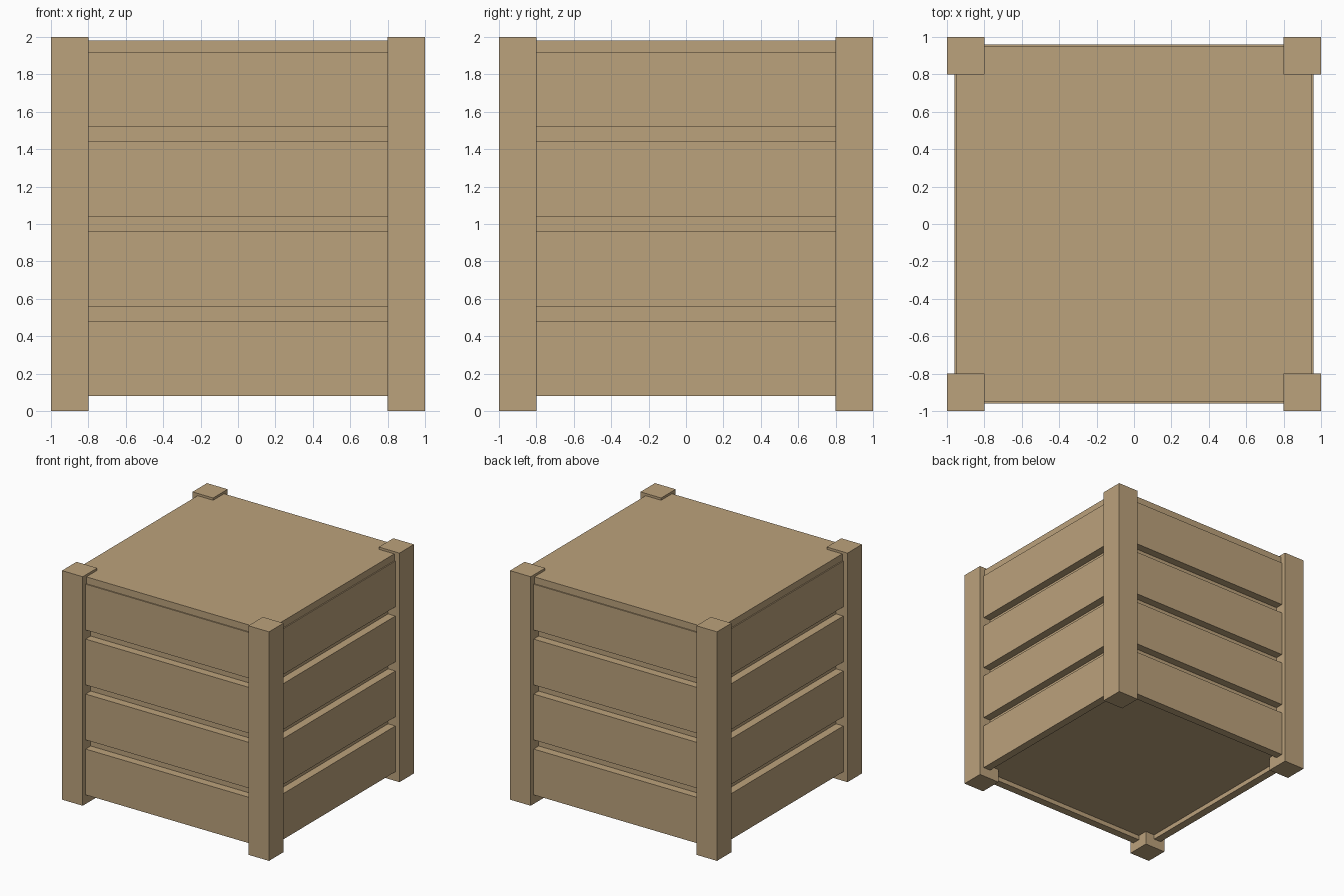
import bpy
from math import pi
from mathutils import Matrix

cube = bpy.data.objects.get("Cube")
if cube:
    bpy.data.objects.remove(cube, do_unlink=True)

wood = bpy.data.materials.new("tan wood")
wood.use_nodes = True
colour = (0.50, 0.36, 0.20, 1)
wood.diffuse_color = colour
wood.node_tree.nodes["Principled BSDF"].inputs["Base Color"].default_value = colour


def box(name, low, high, turn=0):
    """Box between two corners, turned about the vertical axis."""
    bpy.ops.mesh.primitive_cube_add(size=1)
    obj = bpy.context.object
    obj.name = name
    size = [h - l for l, h in zip(low, high)]
    centre = [(h + l) / 2 for l, h in zip(low, high)]
    obj.data.transform(Matrix.Rotation(turn, 4, "Z")
                       @ Matrix.Translation(centre)
                       @ Matrix.Diagonal((*size, 1)))
    obj.data.materials.append(wood)
    return obj


INNER = 0.89   # half width of the body behind the slats
OUTER = 0.96   # outer face of the slats
POST = 0.8     # inner edge of the corner posts

# Body and lid
box("inner_body", (-INNER, -INNER, 0.12), (INNER, INNER, 1.92))
box("lid", (-0.95, -0.95, 1.92), (0.95, 0.95, 1.98))

# Corner posts and slats, repeated on each side
for i, side in enumerate(("front", "left", "back", "right")):
    turn = i * pi / 2
    box(side + "_post", (POST, -1, 0), (1, -POST, 2), turn)
    for row in range(4):
        z = 0.08 + row * 0.48
        box(f"{side}_slat_{row + 1}", (-POST, -OUTER, z),
            (POST, -INNER, z + 0.4), turn)
